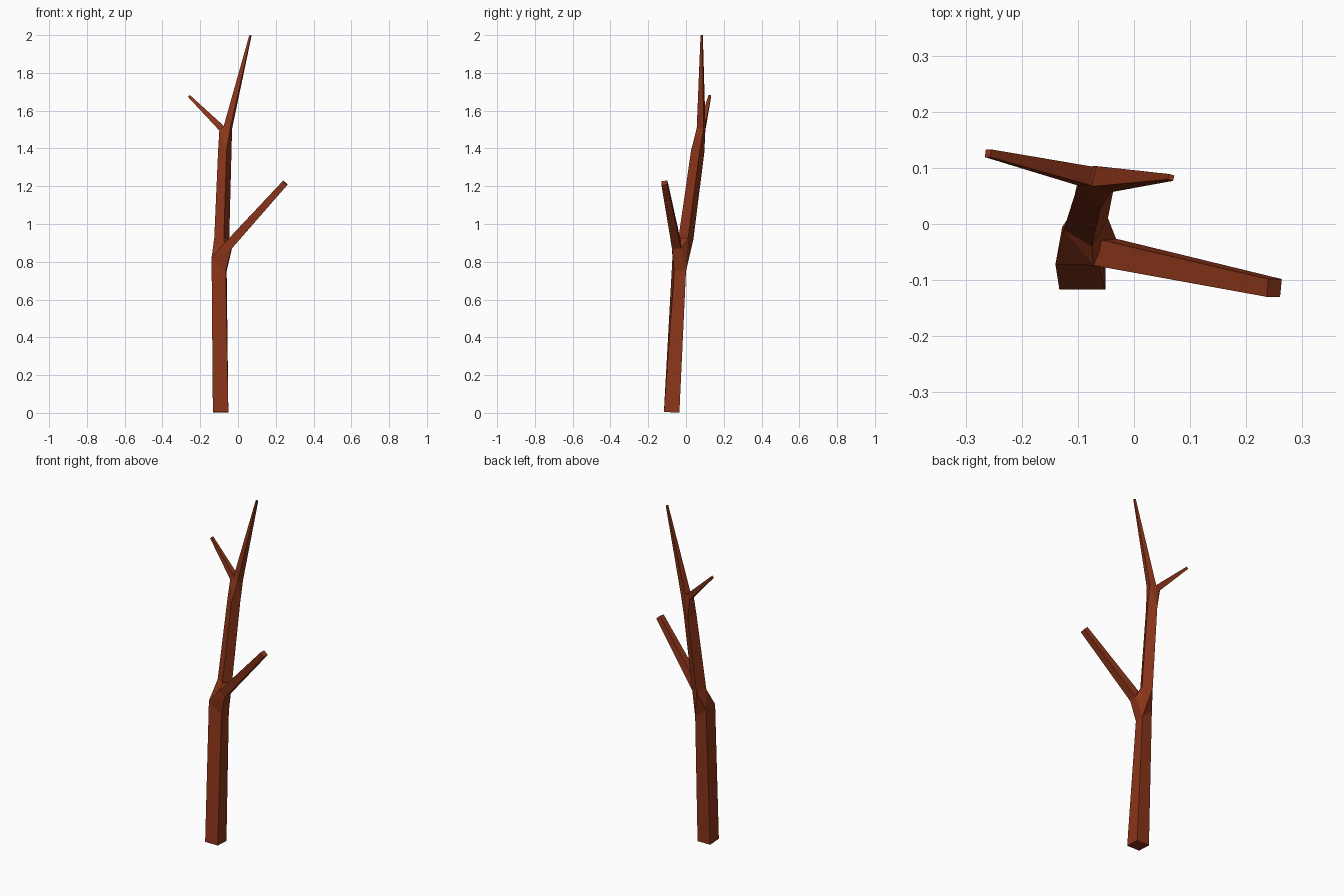
import bpy, bmesh, math
from mathutils import Vector, Quaternion

if "Cube" in bpy.data.objects:
    bpy.data.objects.remove(bpy.data.objects["Cube"])

bm = bmesh.new()


def ring(center, direction, half, twist=0):
    """Square cross-section perpendicular to direction."""
    d = Vector(direction).normalized()
    v = Vector((0, 1, 0))
    v = (v - d * v.dot(d)).normalized()
    u = v.cross(d)
    q = Quaternion(d, math.radians(twist))
    u, v = q @ u, q @ v
    c = Vector(center)
    return [bm.verts.new(c + u * a * half + v * b * half)
            for a, b in ((-1, -1), (1, -1), (1, 1), (-1, 1))]


def bridge(a, b):
    for i in range(4):
        j = (i + 1) % 4
        bm.faces.new((a[i], a[j], b[j], b[i]))


def joint(*rings):
    """Wrap a fork where several limbs meet, open at each limb."""
    res = bmesh.ops.convex_hull(bm, input=[v for r in rings for v in r])
    faces = [f for f in res["geom"] if isinstance(f, bmesh.types.BMFace)]
    caps = [f for f in faces if any(all(v in r for v in f.verts) for r in rings)]
    bmesh.ops.delete(bm, geom=caps, context='FACES_ONLY')


def limb(start, end, half_start, half_end, twist=0, twist_end=None):
    """Tapered limb; returns its first and last rings."""
    d = Vector(end) - Vector(start)
    a = ring(start, d, half_start, twist)
    b = ring(end, d, half_end, twist if twist_end is None else twist_end)
    bridge(a, b)
    return a, b


# Lower trunk, with a slanted top where the first fork begins
base = ring((-0.092, -0.076, 0.003), (0, 0.05, 1), 0.041)
fork = [bm.verts.new(p) for p in ((-0.14, -0.072, 0.82), (-0.065, -0.062, 0.75),
                                  (-0.06, 0.0, 0.75), (-0.128, -0.005, 0.81))]
bridge(base, fork)
bm.faces.new(base[::-1])

# Upper trunk and the large side branch
mid_a, mid_b = limb((-0.086, 0.0, 0.925), (-0.07, 0.062, 1.385), 0.029, 0.026, -30)
big_a, big_b = limb((-0.052, -0.05, 0.885), (0.25, -0.114, 1.218), 0.024, 0.016)
bm.faces.new(big_b)
joint(fork, mid_a, big_a)

# Leader and the small twig
top_a, top_b = limb((-0.054, 0.08, 1.51), (0.066, 0.083, 1.999), 0.019, 0.005, -15)
twig_a, twig_b = limb((-0.085, 0.085, 1.505), (-0.26, 0.126, 1.678), 0.017, 0.007)
bm.faces.new(top_b)
bm.faces.new(twig_b)
joint(mid_b, top_a, twig_a)

bmesh.ops.recalc_face_normals(bm, faces=bm.faces[:])
mesh = bpy.data.meshes.new("bare_tree")
bm.to_mesh(mesh)
bm.free()
tree = bpy.data.objects.new("bare_tree", mesh)
bpy.context.collection.objects.link(tree)

# Bark colour
bark = bpy.data.materials.new("bark")
bark.diffuse_color = (0.26, 0.036, 0.01, 1)
bark.use_nodes = True
bark.node_tree.nodes["Principled BSDF"].inputs["Base Color"].default_value = bark.diffuse_color
mesh.materials.append(bark)
